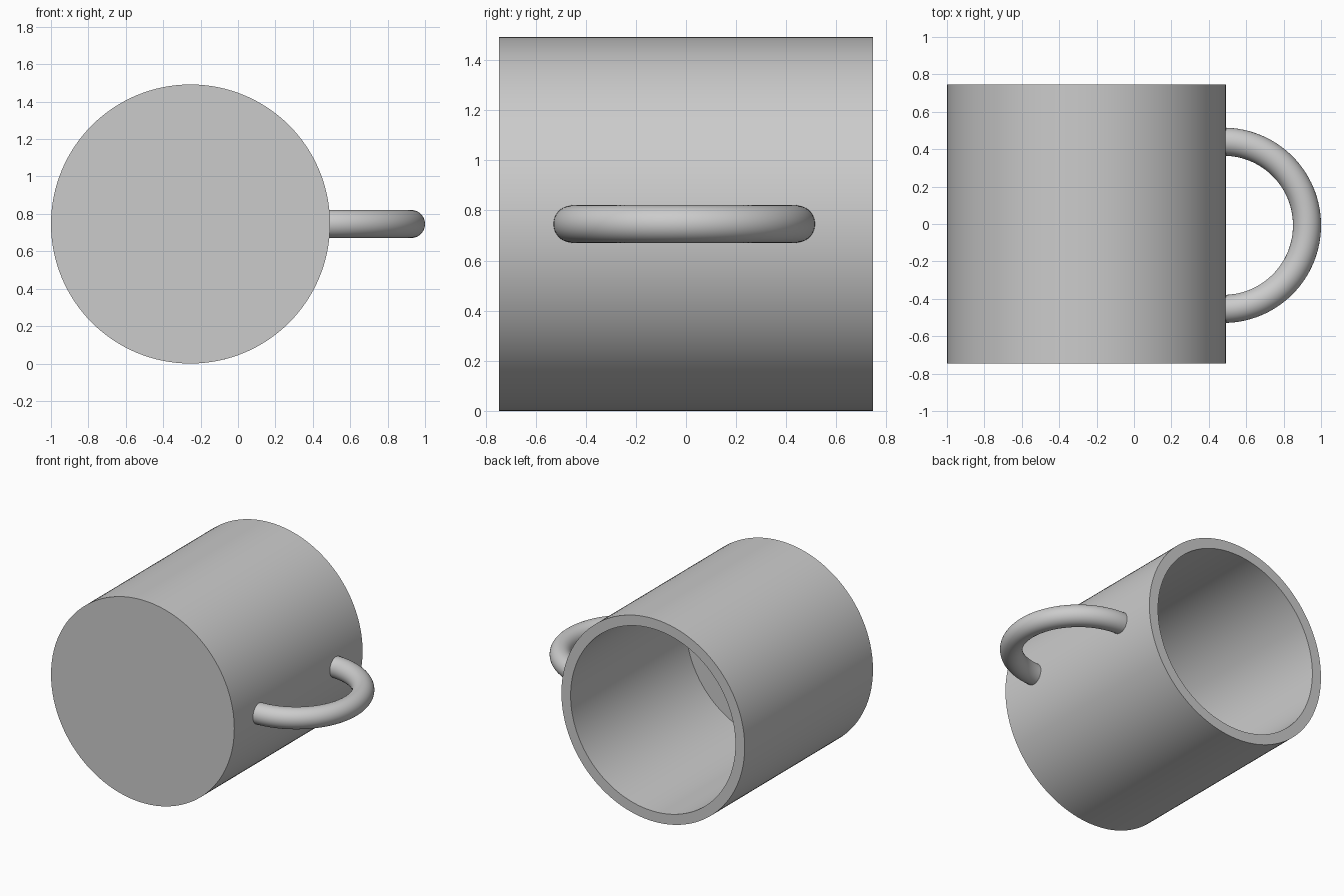
import bpy
import bmesh
from math import cos, sin, pi, radians
from mathutils import Matrix, Vector

cube = bpy.data.objects.get("Cube")
if cube:
    bpy.data.objects.remove(cube, do_unlink=True)

RADIUS = 0.746
WALL = 0.075
FLOOR = 0.15
CUP_X = -0.254

grey = bpy.data.materials.new("light grey ceramic")
grey.use_nodes = True
colour = (0.6, 0.6, 0.6, 1)
grey.diffuse_color = colour
grey.node_tree.nodes["Principled BSDF"].inputs["Base Color"].default_value = colour


def add_object(name, bm):
    """Turn a bmesh into a smooth-shaded grey object with sharp edges kept."""
    bmesh.ops.recalc_face_normals(bm, faces=bm.faces)
    mesh = bpy.data.meshes.new(name)
    bm.to_mesh(mesh)
    bm.free()
    mesh.materials.append(grey)
    obj = bpy.data.objects.new(name, mesh)
    bpy.context.collection.objects.link(obj)
    bpy.ops.object.select_all(action="DESELECT")
    obj.select_set(True)
    bpy.context.view_layer.objects.active = obj
    bpy.ops.object.shade_smooth_by_angle(angle=radians(30))
    return obj


# Cup body: a cylinder lying along y, with its open end at the back
bm = bmesh.new()
bmesh.ops.create_cone(
    bm, cap_ends=True, segments=128, radius1=RADIUS, radius2=RADIUS,
    depth=2 * RADIUS,
    matrix=Matrix.Translation((CUP_X, 0, RADIUS)) @ Matrix.Rotation(pi / 2, 4, "X"))
bm.normal_update()
mouth = max(bm.faces, key=lambda f: f.calc_center_median().y)

# Rim and hollow: inset the open end, then push the inner disc down to the floor
bmesh.ops.inset_region(bm, faces=[mouth], thickness=WALL, use_even_offset=True)
hollow = bmesh.ops.extrude_face_region(bm, geom=[mouth])["geom"]
inner = [v for v in hollow if isinstance(v, bmesh.types.BMVert)]
bmesh.ops.translate(bm, verts=inner, vec=(0, FLOOR - 2 * RADIUS, 0))
if mouth.is_valid:
    bmesh.ops.delete(bm, geom=[mouth], context="FACES_ONLY")
add_object("cup_body", bm)

# Handle: half a ring of round tube, its ends sunk into the cup wall
TUBE = 0.075
BEND = 0.447
bm = bmesh.new()
centre = Vector((1 - BEND - TUBE, -0.007, RADIUS))
ring = bmesh.ops.create_circle(
    bm, cap_ends=False, segments=48, radius=TUBE,
    matrix=Matrix.Translation(centre + Vector((0, -BEND, 0))) @ Matrix.Rotation(pi / 2, 4, "Y"))
bmesh.ops.spin(bm, geom=bm.verts[:] + bm.edges[:], cent=centre, axis=(0, 0, 1),
               angle=pi, steps=64, use_duplicate=False)
bmesh.ops.holes_fill(bm, edges=[e for e in bm.edges if e.is_boundary], sides=0)
add_object("handle", bm)
